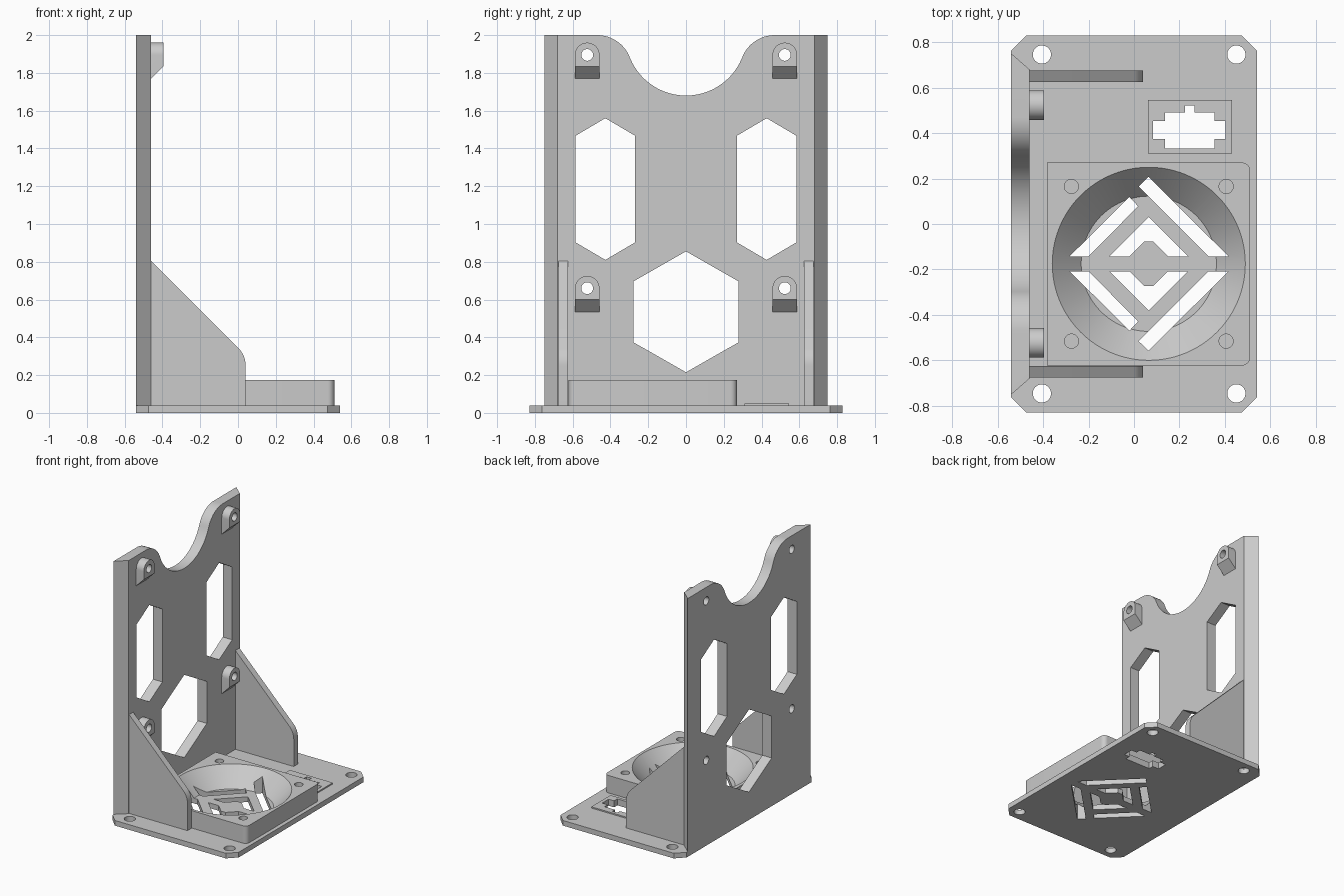
import bpy, bmesh
from math import sin, cos, pi, radians, atan2, degrees

if "Cube" in bpy.data.objects:
    bpy.data.objects.remove(bpy.data.objects["Cube"])

grey = bpy.data.materials.new("matte grey plastic")
grey.use_nodes = True
grey.diffuse_color = (0.6, 0.6, 0.6, 1)
grey.node_tree.nodes["Principled BSDF"].inputs["Base Color"].default_value = (0.6, 0.6, 0.6, 1)

PLACE = {"x": lambda u, v, w: (w, u, v),
         "y": lambda u, v, w: (u, w, v),
         "z": lambda u, v, w: (u, v, w)}


def arc(cx, cy, r, a0, a1, n=24):
    angles = [radians(a0 + (a1 - a0) * i / n) for i in range(n + 1)]
    return [(cx + r * cos(a), cy + r * sin(a)) for a in angles]


def circle(cx, cy, r, n=48):
    return arc(cx, cy, r, 0, 360, n)[:-1]


def rect(x0, x1, y0, y1):
    return [(x0, y0), (x1, y0), (x1, y1), (x0, y1)]


def hexagon(cu, half, z0, s0, s1, z1):
    return [(cu, z0), (cu + half, s0), (cu + half, s1), (cu, z1), (cu - half, s1), (cu - half, s0)]


def flip(poly, c=0.0):
    """Mirror a profile's second coordinate about c."""
    return [(u, 2 * c - v) for u, v in poly]


def prisms(name, polys, axis, lo, hi, adjust=None):
    """Extrude one or more profiles along an axis into one object."""
    bm = bmesh.new()
    for poly in polys:
        ends = [[bm.verts.new(PLACE[axis](u, v, w)) for u, v in poly] for w in (lo, hi)]
        bm.faces.new(ends[0])
        bm.faces.new(ends[1])
        for i in range(len(poly)):
            j = (i + 1) % len(poly)
            bm.faces.new((ends[0][i], ends[0][j], ends[1][j], ends[1][i]))
    if adjust:
        for v in bm.verts:
            adjust(v.co)
    bmesh.ops.recalc_face_normals(bm, faces=bm.faces)
    mesh = bpy.data.meshes.new(name)
    bm.to_mesh(mesh)
    bm.free()
    mesh.materials.append(grey)
    ob = bpy.data.objects.new(name, mesh)
    bpy.context.collection.objects.link(ob)
    return ob


def cut(ob, *cutters):
    for c in cutters:
        mod = ob.modifiers.new("cut", "BOOLEAN")
        mod.operation, mod.solver, mod.object = "DIFFERENCE", "EXACT", c
    bpy.context.view_layer.update()
    graph = bpy.context.evaluated_depsgraph_get()
    mesh = bpy.data.meshes.new_from_object(ob.evaluated_get(graph))
    ob.modifiers.clear()
    ob.data = mesh


# Shared cutters: grille slots, connector opening, lug holes
CX, CY = 0.065, -0.175
upper_slots = [
    [(0.064, 0.207), (0.02, 0.165), (0.327, -0.142), (0.415, -0.142)],
    [(-0.02, 0.119), (-0.283, -0.142), (-0.2, -0.142), (0.018, 0.078)],
    [(CX, 0.03), (-0.108, -0.142), (-0.02, -0.142), (0.045, -0.077),
     (0.085, -0.077), (0.15, -0.142), (0.238, -0.142)]]
slots = prisms("slot_cutter", upper_slots + [flip(p, CY) for p in upper_slots], "z", -0.1, 0.5)
connector = prisms("connector_cutter", [[
    (0.137, 0.333), (0.355, 0.333), (0.355, 0.373), (0.402, 0.373), (0.402, 0.452),
    (0.355, 0.452), (0.355, 0.49), (0.266, 0.49), (0.266, 0.52), (0.224, 0.52),
    (0.224, 0.49), (0.137, 0.49), (0.137, 0.452), (0.083, 0.452), (0.083, 0.373),
    (0.137, 0.373)]], "z", -0.1, 0.2)
LUGS = [(s * 0.523, z) for s in (-1, 1) for z in (0.66, 1.895)]
lug_holes = prisms("lug_hole_cutter", [circle(y, z, 0.031) for y, z in LUGS], "x", -0.7, -0.2)

# Base plate with chamfered corners and mounting holes
BX, BY, C = 0.54, 0.828, 0.065
base = prisms("base_plate", [[
    (-BX + C, -BY), (BX - C, -BY), (BX, -BY + C), (BX, BY - C),
    (BX - C, BY), (-BX + C, BY), (-BX, BY - C), (-BX, -BY + C)]], "z", 0, 0.04)
base_holes = prisms("base_hole_cutter",
                    [circle(x, s * 0.745, 0.04) for x in (-0.405, 0.45) for s in (-1, 1)], "z", -0.1, 0.2)
cut(base, base_holes, slots, connector)

# Thin raised frame around the connector opening
frame = prisms("connector_frame", [rect(0.062, 0.43, 0.31, 0.545)], "z", 0.04, 0.05)
cut(frame, connector)

# Square boss with a conical bowl, screw holes and grille slots
R = 0.035
boss = prisms("fan_boss", [
    [(-0.382, 0.27), (-0.382, -0.622)]
    + arc(0.51 - R, -0.622 + R, R, -90, 0, 8) + arc(0.51 - R, 0.27 - R, R, 0, 90, 8)], "z", 0.04, 0.175)
Z0, Z1, R0, R1 = 0.02, 0.20, 0.2785, 0.448


def taper(co):
    if co.z < 0.1:
        co.x = CX + (co.x - CX) * R0 / R1
        co.y = CY + (co.y - CY) * R0 / R1


bowl = prisms("bowl_cutter", [circle(CX, CY, R1, 96)], "z", Z0, Z1, taper)
screws = prisms("screw_hole_cutter",
                [circle(CX + sx * 0.34, CY + sy * 0.34, 0.031) for sx in (-1, 1) for sy in (-1, 1)],
                "z", 0, 0.3)
cut(boss, bowl, screws, slots)

# Upright wall: scooped top edge, bevelled sides, hexagonal windows
BIG, SMALL, FY = 0.32, 0.185, 0.47
tilt = degrees(atan2(SMALL, FY))
right_top = arc(FY, 2 - SMALL, SMALL, 90, 180 - tilt, 16)
scoop = arc(0, 2, BIG, -tilt, -180 + tilt, 48)[1:-1]
left_top = [(-y, z) for y, z in reversed(right_top)]


def bevel_sides(co):
    if co.x > -0.5 and abs(co.y) > 0.74:
        co.y *= 0.68 / 0.75


wall = prisms("upright_wall", [[(-0.75, 0.04), (0.75, 0.04), (0.75, 2)] + right_top + scoop
                               + left_top + [(-0.75, 2)]], "x", -0.54, -0.46, bevel_sides)
windows = prisms("window_cutter",
                 [hexagon(s * 0.427, 0.158, 0.81, 0.903, 1.467, 1.56) for s in (-1, 1)]
                 + [hexagon(0, 0.277, 0.215, 0.373, 0.697, 0.855)], "x", -0.7, -0.3)
cut(wall, windows, lug_holes)

# Mounting lugs with sloped undersides
lugs = []
for i, (y, z) in enumerate(LUGS):
    def slope(co, bottom=z - 0.126):
        if co.x > -0.43 and co.z < bottom + 0.01:
            co.z += 0.065
    lug = prisms("mounting_lug_%d" % (i + 1),
                 [[(y - 0.065, z - 0.126), (y + 0.065, z - 0.126)] + arc(y, z, 0.065, 0, 180)],
                 "x", -0.46, -0.395, slope)
    cut(lug, lug_holes)
    lugs.append(lug)

# Triangular side gussets with a rounded toe
G = 0.13
toe = arc(0.04 - G, 0.305 - G * (2 ** 0.5 - 1), G, 0, 45, 12)
gussets = [prisms(name, [[(-0.46, 0.04), (0.04, 0.04)] + toe + [(-0.46, 0.805)]], "y", *span)
           for name, span in (("front_gusset", (-0.675, -0.625)), ("back_gusset", (0.625, 0.675)))]

# Remove cutters and shade the curved surfaces smooth
for cutter in (slots, connector, lug_holes, base_holes, bowl, screws, windows):
    bpy.data.objects.remove(cutter)
for ob in bpy.context.selected_objects:
    ob.select_set(False)
for ob in [base, frame, boss, wall] + lugs + gussets:
    ob.select_set(True)
    bpy.context.view_layer.objects.active = ob
bpy.ops.object.shade_smooth_by_angle(angle=radians(20))
